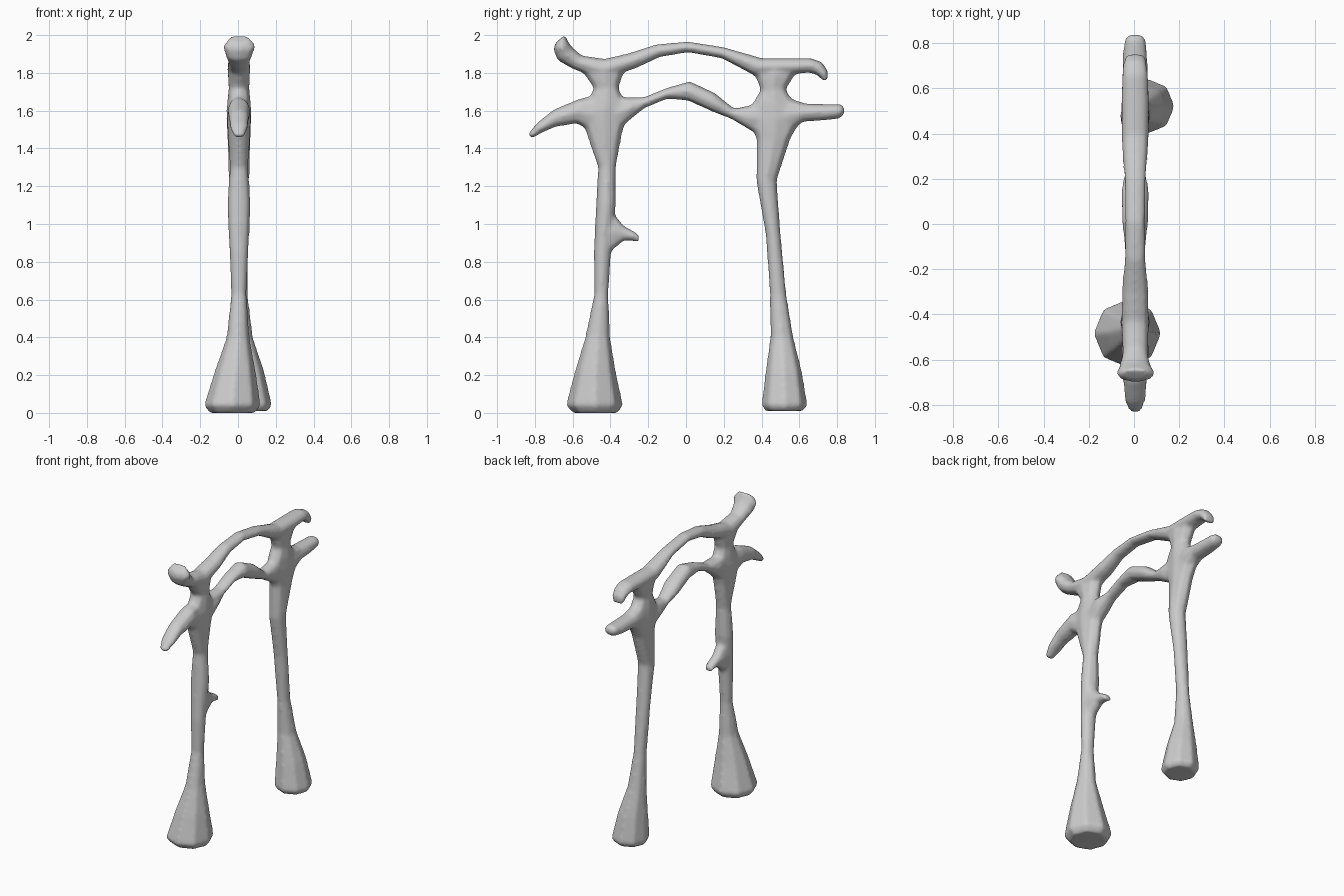
import bpy, bmesh, math
from mathutils import Vector

SIDES = 8
bm = bmesh.new()


def limb(sections):
    """Closed octagonal tube; each section = (y1, z1, y2, z2, half_x, centre_x)."""
    rings = []
    for y1, z1, y2, z2, hx, cx in sections:
        a, b = Vector((cx, y1, z1)), Vector((cx, y2, z2))
        mid, half = (a + b) / 2, (a - b) / 2
        ring = []
        for i in range(SIDES):
            t = 2 * math.pi * i / SIDES
            ring.append(bm.verts.new(mid + half * math.cos(t) + Vector((hx * math.sin(t), 0, 0))))
        rings.append(ring)
    faces = [bm.faces.new(rings[0]), bm.faces.new(rings[-1][::-1])]
    for r, s in zip(rings, rings[1:]):
        for i in range(SIDES):
            j = (i + 1) % SIDES
            faces.append(bm.faces.new((r[j], r[i], s[i], s[j])))
    bmesh.ops.recalc_face_normals(bm, faces=faces)


def post(levels):
    """Upright limb; each level = (z, y_min, y_max, half_x, centre_x)."""
    limb([(y0, z, y1, z, hx, cx) for z, y0, y1, hx, cx in levels])


# front post with flared foot
post([(0.0, -0.60, -0.36, 0.12, -0.03), (0.04, -0.637, -0.332, 0.152, -0.03),
      (0.22, -0.59, -0.37, 0.11, -0.015), (0.4, -0.535, -0.40, 0.062, 0.0),
      (0.63, -0.487, -0.41, 0.042, 0.005), (0.85, -0.49, -0.395, 0.052, 0.005),
      (1.1, -0.478, -0.37, 0.064, 0.005), (1.3, -0.467, -0.37, 0.05, 0.005),
      (1.48, -0.53, -0.335, 0.06, 0.005), (1.6, -0.57, -0.30, 0.066, 0.005),
      (1.66, -0.52, -0.33, 0.062, 0.005), (1.72, -0.49, -0.355, 0.055, 0.005),
      (1.79, -0.54, -0.33, 0.06, 0.005), (1.85, -0.54, -0.33, 0.05, 0.005)])

# back post with flared foot
post([(0.01, 0.42, 0.62, 0.10, 0.06), (0.04, 0.398, 0.645, 0.122, 0.06),
      (0.22, 0.42, 0.615, 0.095, 0.045), (0.4, 0.445, 0.57, 0.06, 0.02),
      (0.63, 0.443, 0.532, 0.042, 0.01), (0.95, 0.42, 0.502, 0.05, 0.005),
      (1.23, 0.37, 0.482, 0.055, 0.005), (1.45, 0.37, 0.555, 0.062, 0.005),
      (1.56, 0.33, 0.62, 0.066, 0.005), (1.64, 0.35, 0.58, 0.062, 0.005),
      (1.71, 0.393, 0.53, 0.055, 0.005), (1.79, 0.36, 0.58, 0.06, 0.005),
      (1.85, 0.36, 0.58, 0.05, 0.005)])

# upper beam, upturned at the front and drooping at the back
limb([(-0.64, 2.002, -0.695, 1.955, 0.06, 0.008), (-0.622, 1.965, -0.702, 1.92, 0.09, 0.008),
      (-0.60, 1.935, -0.68, 1.865, 0.075, 0.005), (-0.55, 1.893, -0.60, 1.82, 0.058, 0.005),
      (-0.43, 1.876, -0.45, 1.76, 0.064, 0.005), (-0.30, 1.906, -0.26, 1.825, 0.06, 0.005),
      (-0.16, 1.952, -0.14, 1.882, 0.048, 0.005), (0.01, 1.967, 0.01, 1.908, 0.046, 0.005),
      (0.20, 1.937, 0.19, 1.876, 0.05, 0.005), (0.40, 1.88, 0.36, 1.785, 0.063, 0.005),
      (0.55, 1.88, 0.55, 1.79, 0.064, 0.005), (0.66, 1.88, 0.65, 1.80, 0.06, 0.005),
      (0.72, 1.858, 0.69, 1.79, 0.055, 0.005), (0.753, 1.81, 0.715, 1.768, 0.05, 0.005),
      (0.75, 1.765, 0.73, 1.755, 0.04, 0.005)])

# lower arched beam
limb([(-0.40, 1.69, -0.38, 1.47, 0.055, 0.005), (-0.31, 1.672, -0.29, 1.555, 0.06, 0.005),
      (-0.22, 1.673, -0.22, 1.612, 0.045, 0.005), (-0.10, 1.722, -0.10, 1.662, 0.05, 0.005),
      (0.02, 1.757, 0.01, 1.652, 0.06, 0.005), (0.15, 1.697, 0.14, 1.593, 0.064, 0.005),
      (0.255, 1.612, 0.24, 1.555, 0.045, 0.005), (0.34, 1.63, 0.33, 1.50, 0.055, 0.005),
      (0.42, 1.66, 0.42, 1.44, 0.05, 0.005)])

# front branch, drooping
limb([(-0.45, 1.69, -0.45, 1.46, 0.055, 0.005), (-0.56, 1.667, -0.58, 1.53, 0.063, 0.005),
      (-0.70, 1.608, -0.69, 1.513, 0.055, 0.005), (-0.79, 1.535, -0.76, 1.484, 0.05, 0.005),
      (-0.838, 1.475, -0.815, 1.453, 0.03, 0.005)])

# back branch, level
limb([(0.45, 1.70, 0.45, 1.43, 0.055, 0.005), (0.55, 1.668, 0.56, 1.495, 0.063, 0.005),
      (0.63, 1.64, 0.62, 1.54, 0.06, 0.005), (0.75, 1.636, 0.75, 1.549, 0.056, 0.005),
      (0.815, 1.637, 0.81, 1.556, 0.05, 0.005), (0.838, 1.62, 0.838, 1.58, 0.034, 0.005)])

# broken twig on the front post
limb([(-0.42, 1.10, -0.42, 0.82, 0.05, 0.005), (-0.37, 1.045, -0.375, 0.87, 0.045, 0.005),
      (-0.33, 0.992, -0.33, 0.91, 0.038, 0.005), (-0.275, 0.962, -0.28, 0.91, 0.034, 0.005),
      (-0.25, 0.945, -0.25, 0.90, 0.03, 0.005)])

mesh = bpy.data.meshes.new("branch_arch")
bm.to_mesh(mesh)
bm.free()
arch = bpy.data.objects.new("branch_arch", mesh)
bpy.context.collection.objects.link(arch)

# fuse the limbs into one skin and soften the joints
fuse = arch.modifiers.new("fuse", 'REMESH')
fuse.mode = 'VOXEL'
fuse.voxel_size = 0.012
fuse.use_smooth_shade = True
soft = arch.modifiers.new("soften", 'SMOOTH')
soft.factor = 0.5
soft.iterations = 6
